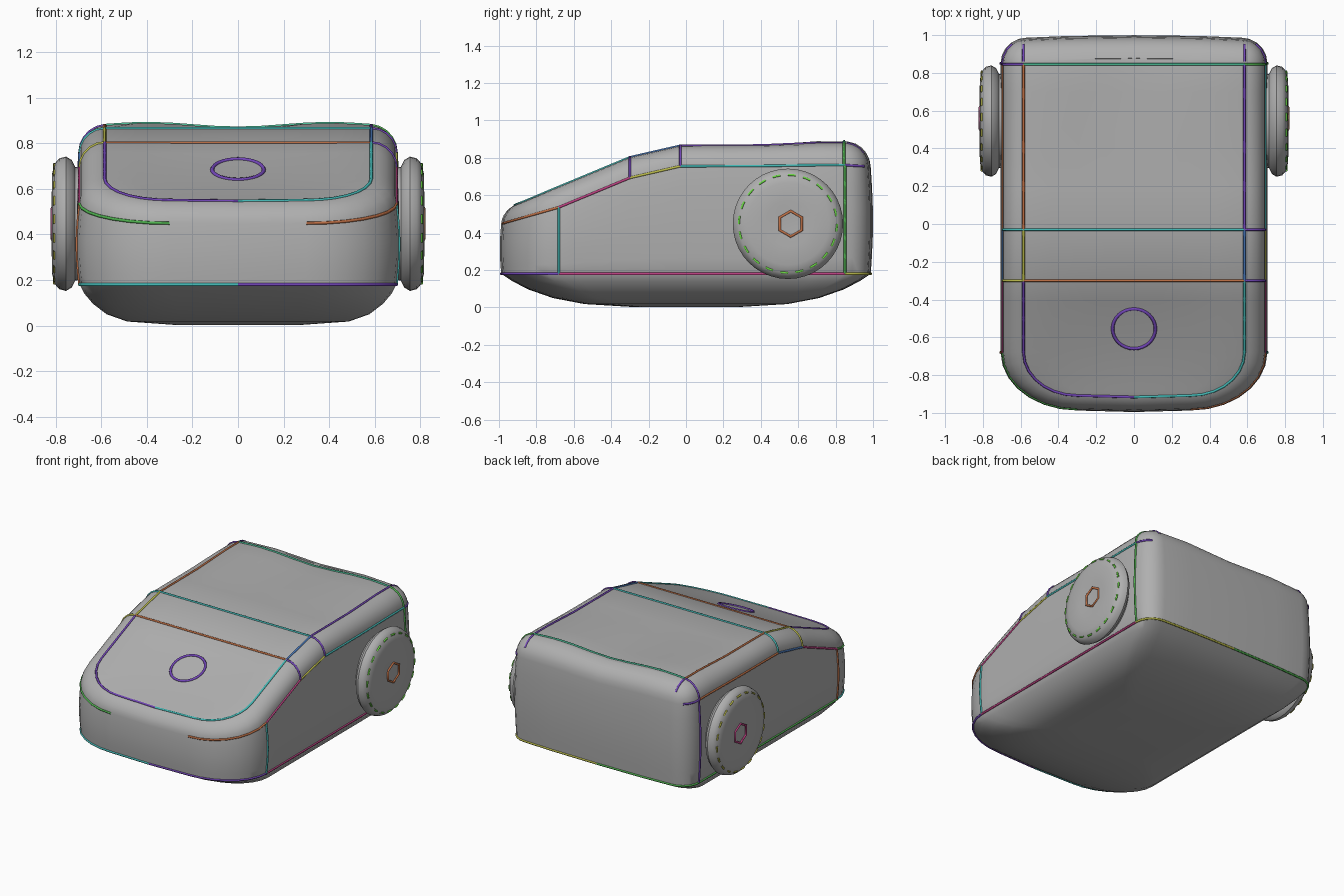
import bpy, bmesh
from math import sin, cos, pi, radians

cube = bpy.data.objects.get("Cube")
if cube:
    bpy.data.objects.remove(cube)


def material(name, rgb):
    m = bpy.data.materials.new(name)
    m.use_nodes = True
    col = (*rgb, 1)
    m.diffuse_color = col
    m.node_tree.nodes["Principled BSDF"].inputs["Base Color"].default_value = col
    return m


grey = material("grey", (0.43, 0.43, 0.43))
purple = material("purple", (0.17, 0.06, 0.48))
blue = material("blue", (0.07, 0.2, 0.52))
teal = material("teal", (0.06, 0.5, 0.48))
mint = material("mint", (0.07, 0.5, 0.3))
orange = material("orange", (0.52, 0.16, 0.06))
magenta = material("magenta", (0.5, 0.05, 0.22))
green = material("green", (0.08, 0.45, 0.08))
lime = material("lime", (0.15, 0.7, 0.06))
olive = material("olive", (0.5, 0.5, 0.07))

EDGE = 0.11      # radius of the rounded upper edge
FLOOR = 0.18     # height where walls meet the belly
BACK, FRONT, SIDE = 0.988, -0.988, 0.695


def finish(bm, name, mat, angle=35):
    bmesh.ops.remove_doubles(bm, verts=bm.verts, dist=0.0005)
    bmesh.ops.recalc_face_normals(bm, faces=bm.faces)
    mesh = bpy.data.meshes.new(name)
    bm.to_mesh(mesh)
    bm.free()
    mesh.materials.append(mat)
    ob = bpy.data.objects.new(name, mesh)
    bpy.context.collection.objects.link(ob)
    bpy.ops.object.select_all(action="DESELECT")
    ob.select_set(True)
    bpy.context.view_layer.objects.active = ob
    bpy.ops.object.shade_smooth_by_angle(angle=radians(angle))


def loft(bm, rings):
    """Join equal closed loops of points with quads."""
    rows = [[bm.verts.new(p) for p in ring] for ring in rings]
    n = len(rows[0])
    for a, b in zip(rows, rows[1:]):
        for i in range(n):
            j = (i + 1) % n
            bm.faces.new((a[i], a[j], b[j], b[i]))
    return rows


def outline(d):
    """Half plan outline from back centre to front centre, inset by d."""
    pts = [(0, BACK - d), (0.35, BACK - 0.004 - d)]
    r = 0.125 - d
    for k in range(6):
        a = pi / 2 * (1 - k / 5)
        pts.append((SIDE - 0.125 + r * cos(a), 0.85 + r * sin(a)))
    pts += [(SIDE - d, y) for y in (0.7, 0.4, 0.2, -0.03, -0.3, -0.4, -0.5, -0.6)]
    for k in range(8):
        a = pi / 2 * k / 7
        pts.append((0.3 + (SIDE - 0.3 - d) * cos(a),
                    -0.68 - (0.3 - 0.65 * d) * sin(a)))
    return pts + [(0, FRONT + 0.65 * d)]


PROFILE = [(-1, 0.512), (-0.3, 0.803), (-0.03, 0.865), (0.85, 0.868), (1.02, 0.855)]


def top(x, y):
    """Roof height: gently hollow sloping nose, flat lid with two soft swells."""
    z = PROFILE[0][1]
    for (y0, z0), (y1, z1) in zip(PROFILE, PROFILE[1:]):
        if y0 <= y <= y1:
            z = z0 + (z1 - z0) * (y - y0) / (y1 - y0)
    swell = max(0, 1 - ((y - 0.75) / 0.35) ** 2)
    hollow = max(0, 1 - ((y + 0.6) / 0.3) ** 2) * cos(pi * min(abs(x), 0.58) / 1.16)
    return z + 0.022 * swell * sin(pi * min(abs(x), 0.8) / 0.8) ** 2 - 0.014 * hollow


def drop(y):
    """Depth of the rounded edge, shallower round the bow."""
    return EDGE - 0.13 * max(0, -0.68 - y)


def full(half):
    return half + [(-x, y, z) for x, y, z in half[-2:0:-1]]


# Body: belly rings, bulged walls, rounded edge, then strips across the roof
rings = []
for sx, sy, z in [(0.4, 0.3, 0.003), (0.7, 0.55, 0.018), (0.83, 0.72, 0.05),
                  (0.915, 0.85, 0.095), (0.97, 0.94, 0.14)]:
    rings.append(full([(x * sx, y * sy, z) for x, y in outline(0)]))
for t in (0, 0.15, 0.35, 0.6, 0.82):
    rings.append(full([(x, y, FLOOR + t * (top(x, y) - drop(y) - FLOOR))
                       for x, y in outline(-0.012 * sin(pi * t))]))
for k in range(6):
    a = pi / 2 * k / 5
    rings.append(full([(x, y, top(x, y) - drop(y) * (1 - sin(a)))
                       for x, y in outline(EDGE * (1 - cos(a)))]))

bm = bmesh.new()
rows = loft(bm, rings)
bm.faces.new(rows[0])
STEPS = 8
roof = []
for x, y in outline(EDGE)[1:-1]:
    xs = [x * (1 - 2 * k / STEPS) for k in range(STEPS + 1)]
    roof.append([bm.verts.new((u, y, top(u, y))) for u in xs])
for a, b in zip(roof, roof[1:]):
    for k in range(STEPS):
        bm.faces.new((a[k], a[k + 1], b[k + 1], b[k]))
# Close the slivers at the back and front of the roof
for row, (x, y) in ((roof[0], outline(EDGE)[0]), (roof[-1], outline(EDGE)[-1])):
    tip = bm.verts.new((x, y, top(x, y)))
    for k in range(STEPS):
        bm.faces.new((row[k], row[k + 1], tip))
finish(bm, "body", grey)


def trim(name, paths, mat, closed=False, r=0.007):
    """Thin coloured bead that follows one or more paths."""
    cu = bpy.data.curves.new(name, "CURVE")
    cu.dimensions = "3D"
    cu.bevel_depth = r
    cu.bevel_resolution = 1
    for pts in paths:
        sp = cu.splines.new("POLY")
        sp.points.add(len(pts) - 1)
        for p, co in zip(sp.points, pts):
            p.co = (*co, 1)
        sp.use_cyclic_u = closed
    cu.materials.append(mat)
    bpy.context.collection.objects.link(bpy.data.objects.new(name, cu))


def pair(name, pts, left, right):
    """Matching beads on both sides, each in its own colour."""
    trim(name + "_left", [pts], left)
    trim(name + "_right", [[(-x, y, z) for x, y, z in pts]], right)


# Seam paths along the outline; the numbers are stations from back to front
upper = [(x, y, top(x, y)) for x, y in outline(EDGE)]
lower = [(x, y, top(x, y) - drop(y)) for x, y in outline(0)]
base = [(x, y, FLOOR) for x, y in outline(0)]
CORNER, LID, NOSE, BOW, TIP = 7, 11, 12, 16, 24

SEAMS = [  # name, path, start, end, left colour, right colour
    ("lid_seam", upper, CORNER, LID, purple, orange),
    ("brow_seam", upper, LID, NOSE, blue, olive),
    ("nose_seam", upper, NOSE, TIP, teal, purple),
    ("shoulder_corner_seam", lower, CORNER - 3, CORNER, purple, purple),
    ("shoulder_seam", lower, CORNER, LID, teal, orange),
    ("brow_side_seam", lower, LID, NOSE, olive, blue),
    ("nose_side_seam", lower, NOSE, BOW, magenta, magenta),
    ("bow_seam", lower, BOW, TIP - 1, orange, green),
    ("rear_base_seam", base, 0, CORNER, olive, green),
    ("sill_seam", base, CORNER, BOW, magenta, green),
    ("bow_base_seam", base, BOW, TIP, purple, teal),
]
for name, path, i, j, left, right in SEAMS:
    pair(name, path[i:j + 1], left, right)

# Upright seams on the flanks
for name, k, left, right in (("rear_upright", CORNER, green, purple),
                             ("front_upright", BOW, teal, orange)):
    x, y, z = lower[k]
    pair(name, [(x + 0.012 * sin(pi * t / 6), y, FLOOR + (z - FLOOR) * t / 6)
                for t in range(7)], left, right)

# Seams across the roof, with their ends rolling over the rounded edges
ARC = [(EDGE * (1 - cos(a)), EDGE * (1 - sin(a)))
       for a in (pi / 2 * k / 5 for k in range(6))]
for name, y, mat, left, right in (("rear_cross_seam", 0.845, mint, green, purple),
                                  ("lid_cross_seam", -0.03, teal, purple, teal),
                                  ("nose_cross_seam", -0.3, orange, purple, olive)):
    half = SIDE - EDGE
    xs = [half * (1 - k / 6) for k in range(13)]
    trim(name, [[(x, y, top(x, y)) for x in xs]], mat)
    pair(name + "_end", [(SIDE - i, y, top(SIDE - i, y) - d) for i, d in ARC],
         left, right)

# Seams from the lid over the rear edge
x = SIDE - EDGE
pair("rear_lid_end", [(x, 0.97 - i, top(x, 0.97 - i) - d) for i, d in ARC[2:]],
     purple, purple)

# Round button ring on the nose
ring = [(0.113 * cos(2 * pi * k / 32), -0.555 + 0.105 * sin(2 * pi * k / 32))
        for k in range(32)]
trim("button_ring", [[(x, y, top(x, y)) for x, y in ring]], purple, True, 0.009)


# Wheels with an inner flange, a soft outer face and a hexagonal hub mark
def circle(x, r, n, y=0.545):
    return [(x, y + r * sin(2 * pi * k / n), 0.447 + r * cos(2 * pi * k / n))
            for k in range(n)]


WHEEL = [(0.66, 0.24), (0.715, 0.25), (0.73, 0.28), (0.755, 0.295), (0.785, 0.287),
         (0.805, 0.264), (0.816, 0.22), (0.818, 0.12), (0.812, 0.05)]
for side, s, rim, hub in (("left", 1, lime, orange), ("right", -1, olive, magenta)):
    bm = bmesh.new()
    rows = loft(bm, [circle(s * x, r, 40) for x, r in WHEEL])
    bm.faces.new(rows[0])
    bm.faces.new(rows[-1])
    finish(bm, f"wheel_{side}", grey, 40)
    dots = circle(s * 0.806, 0.262, 80)
    trim(f"wheel_rim_dashes_{side}", [dots[k:k + 3] for k in range(0, 80, 4)], rim,
         r=0.006)
    trim(f"wheel_hub_mark_{side}", [circle(s * 0.815, 0.068, 6, 0.56)],
         hub, True, 0.008)
